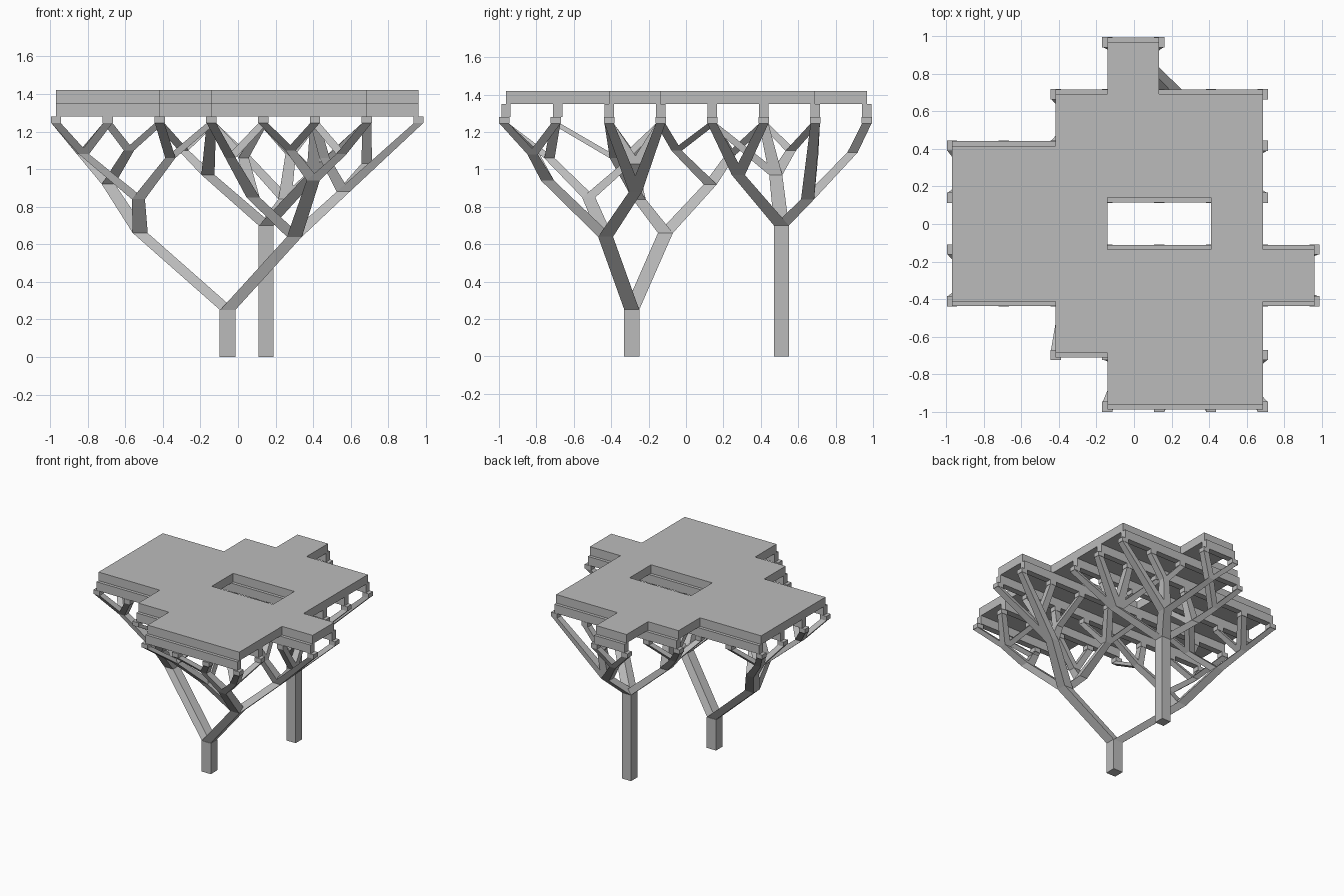
import bpy, bmesh
from mathutils import Vector

cube = bpy.data.objects.get("Cube")
if cube:
    bpy.data.objects.remove(cube, do_unlink=True)

grey = bpy.data.materials.new("concrete_grey")
grey.use_nodes = True
COLOUR = (0.5, 0.5, 0.5, 1)
grey.diffuse_color = COLOUR
grey.node_tree.nodes["Principled BSDF"].inputs["Base Color"].default_value = COLOUR

STEP = 0.2755
DECK_Z, TOP_Z, BEAM_Z, CAP_Z = 1.35, 1.42, 1.28, 1.245


def gx(i):
    return -0.968 + STEP * i


def gy(j):
    return -0.962 + STEP * j


def finish(name, bm):
    bmesh.ops.recalc_face_normals(bm, faces=bm.faces)
    mesh = bpy.data.meshes.new(name)
    bm.to_mesh(mesh)
    bm.free()
    mesh.materials.append(grey)
    obj = bpy.data.objects.new(name, mesh)
    bpy.context.collection.objects.link(obj)
    return obj


def loft(bm, a, wa, b, wb):
    """Square prism between two level squares."""
    rings = []
    for p, w in ((a, wa), (b, wb)):
        h = w / 2
        rings.append([bm.verts.new(Vector(p) + Vector((sx * h, sy * h, 0)))
                      for sx, sy in ((-1, -1), (1, -1), (1, 1), (-1, 1))])
    lo, hi = rings
    bm.faces.new(lo[::-1])
    bm.faces.new(hi)
    for k in range(4):
        n = (k + 1) % 4
        bm.faces.new((lo[k], lo[n], hi[n], hi[k]))


def box(bm, x0, x1, y0, y1, z0, z1):
    verts = bmesh.ops.create_cube(bm, size=1)["verts"]
    for v in verts:
        v.co = (x1 if v.co.x > 0 else x0, y1 if v.co.y > 0 else y0, z1 if v.co.z > 0 else z0)


# Grid columns covered by the beam on each row
ROWS = [(3, 6), (2, 6), (0, 7), (0, 7), (0, 6), (0, 6), (2, 6), (3, 4)]

# Deck: grid cells shared by neighbouring rows, minus the opening
bm = bmesh.new()
corners = {}


def corner(i, j):
    if (i, j) not in corners:
        corners[i, j] = bm.verts.new((gx(i), gy(j), DECK_Z))
    return corners[i, j]


for j in range(7):
    first = max(ROWS[j][0], ROWS[j + 1][0])
    last = min(ROWS[j][1], ROWS[j + 1][1])
    for i in range(first, last):
        if not (j == 3 and i in (3, 4)):
            bm.faces.new([corner(i, j), corner(i + 1, j), corner(i + 1, j + 1), corner(i, j + 1)])
ext = bmesh.ops.extrude_face_region(bm, geom=bm.faces[:])
for v in ext["geom"]:
    if isinstance(v, bmesh.types.BMVert):
        v.co.z = TOP_Z
bmesh.ops.dissolve_limit(bm, angle_limit=0.01, verts=bm.verts[:], edges=bm.edges[:])
finish("deck", bm)

# Beams under the deck
bm = bmesh.new()
for j, (a, b) in enumerate(ROWS):
    box(bm, gx(a), gx(b), gy(j) - 0.025, gy(j) + 0.025, BEAM_Z, DECK_Z)
finish("beams", bm)


def leaf(i, j):
    return Vector((gx(i), gy(j) - (0.01 if j < 2 else 0), CAP_Z))


# Small bearing blocks at every support point
bm = bmesh.new()
for j, (a, b) in enumerate(ROWS):
    for i in range(a, b + 1):
        p = leaf(i, j)
        loft(bm, p, 0.055, p + Vector((0, 0, BEAM_Z - CAP_Z)), 0.055)
finish("bearing_blocks", bm)


# Branching columns: a node is (position, children); a leaf is a grid pair
def width(z):
    return 0.08 if z < 0.8 else 0.07 if z < 1 else 0.055


def grow(bm, node):
    pos, children = node
    for child in children:
        if isinstance(child[0], int):
            loft(bm, pos, width(pos[2]), leaf(*child), 0.05)
        else:
            loft(bm, pos, width(pos[2]), child[0], width(child[0][2]))
            grow(bm, child)


left_limb = ((-0.52, -0.11, 0.66), [
    ((-0.69, 0.13, 0.92), [
        ((-0.83, 0.24, 1.08), [(0, 4), (0, 5), (1, 4), (1, 5)]),
        ((-0.58, -0.05, 1.1), [(1, 3), (2, 3), (2, 4)])]),
    ((-0.53, -0.25, 0.84), [
        ((-0.82, -0.3, 1.08), [(0, 2), (0, 3), (1, 2)]),
        ((-0.36, -0.38, 1.06), [(2, 1), (2, 2), (3, 2)])])])

right_limb = ((0.3, -0.43, 0.64), [
    ((0.08, -0.52, 0.85), [
        ((-0.04, -0.73, 1.06), [(3, 0), (3, 1), (4, 1)]),
        ((0.03, -0.28, 1.06), [(3, 3), (4, 2), (4, 3)])]),
    ((0.56, -0.27, 0.88), [
        (7, 2), (7, 3),
        ((0.685, -0.27, 1.03), [(6, 2), (6, 3)]),
        ((0.46, -0.33, 1.06), [(5, 2), (5, 3)])]),
    ((0.4, -0.74, 0.94), [
        ((0.28, -0.82, 1.1), [(4, 0), (5, 0)]),
        ((0.55, -0.82, 1.08), [(6, 0), (6, 1), (5, 1)])])])

front_tree = ((-0.055, -0.29, 0.25), [left_limb, right_limb])

back_tree = ((0.15, 0.51, 0.7), [
    ((0.4, 0.28, 0.97), [(4, 4), (5, 4), (6, 4), (4, 5), (5, 5), (6, 5)]),
    ((-0.16, 0.48, 0.97), [
        (3, 4), (3, 5),
        ((-0.29, 0.56, 1.1), [(2, 5), (2, 6), (3, 6)])]),
    ((0.25, 0.65, 0.84), [
        (6, 6),
        ((0.02, 0.89, 1.09), [(3, 7), (4, 7)]),
        ((0.28, 0.68, 1.08), [(4, 6), (5, 6)])])])

for name, tree, w in (("front", front_tree, 0.085), ("back", back_tree, 0.08)):
    top = tree[0]
    bm = bmesh.new()
    loft(bm, (top[0], top[1], 0), w, top, w)
    finish(name + "_trunk", bm)
    bm = bmesh.new()
    grow(bm, tree)
    finish(name + "_branches", bm)
